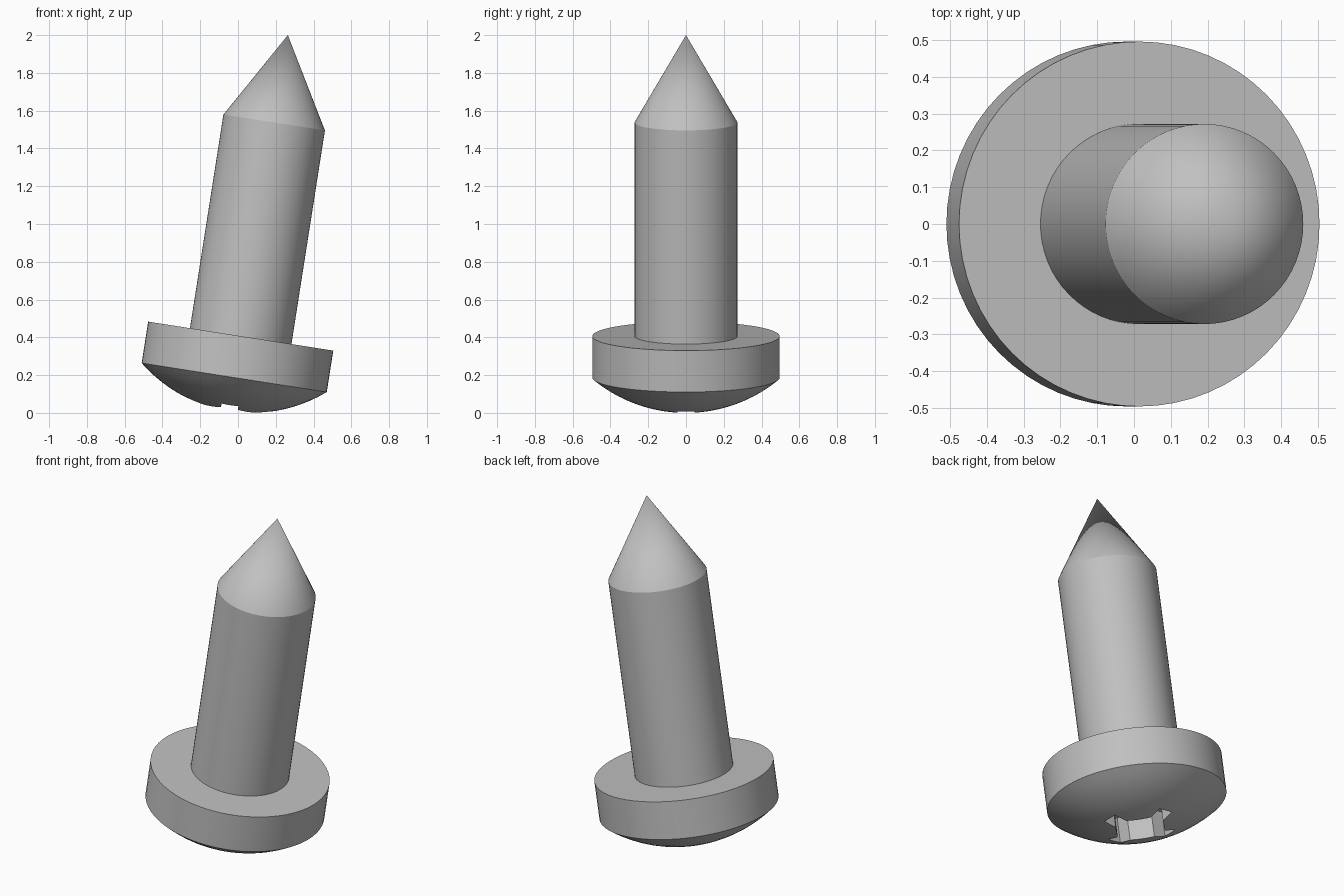
import bpy, bmesh
from math import radians, sin, cos, sqrt, pi
from mathutils import Matrix

if "Cube" in bpy.data.objects:
    bpy.data.objects.remove(bpy.data.objects["Cube"], do_unlink=True)

SEGMENTS = 64
HEAD_R, HEAD_H, DOME_H = 0.496, 0.222, 0.18
SHAFT_R, SHAFT_H, TIP_H = 0.272, 1.145, 0.468

# The screw leans towards +x; local origin is the centre of the head's lower rim
LEAN = Matrix.Translation((-0.02, 0, 0.187)) @ Matrix.Rotation(radians(8.9), 4, 'Y')

steel = bpy.data.materials.new("grey_steel")
steel.use_nodes = True
GREY = (0.53, 0.53, 0.53, 1)
steel.diffuse_color = GREY
steel.node_tree.nodes["Principled BSDF"].inputs["Base Color"].default_value = GREY


def add_object(name, bm):
    bmesh.ops.recalc_face_normals(bm, faces=bm.faces[:])
    mesh = bpy.data.meshes.new(name)
    bm.to_mesh(mesh)
    bm.free()
    mesh.materials.append(steel)
    obj = bpy.data.objects.new(name, mesh)
    obj.matrix_world = LEAN
    bpy.context.collection.objects.link(obj)
    return obj


def lathe(name, profile):
    """Revolve (radius, height) points around the screw axis."""
    bm = bmesh.new()
    verts = [bm.verts.new((r, 0, z)) for r, z in profile]
    edges = [bm.edges.new(pair) for pair in zip(verts, verts[1:])]
    bmesh.ops.spin(bm, geom=verts + edges, cent=(0, 0, 0), axis=(0, 0, 1),
                   angle=2 * pi, steps=SEGMENTS, use_duplicate=False)
    bmesh.ops.remove_doubles(bm, verts=bm.verts[:], dist=1e-5)
    return add_object(name, bm)


def smooth(obj):
    bpy.ops.object.select_all(action='DESELECT')
    obj.select_set(True)
    bpy.context.view_layer.objects.active = obj
    bpy.ops.object.shade_smooth_by_angle(angle=radians(28))


# Head: shallow spherical dome under a short cylinder
ball_r = (HEAD_R ** 2 + DOME_H ** 2) / (2 * DOME_H)
rings = 12
dome = []
for i in range(rings + 1):
    r = HEAD_R * i / rings
    dome.append((r, ball_r - DOME_H - sqrt(ball_r ** 2 - r ** 2)))
head = lathe("screw_head", dome + [(HEAD_R, HEAD_H), (0, HEAD_H)])

# Cross recess: four arms with chamfered inner corners
ARM_W, ARM_L, CORE, DEPTH = 0.045, 0.22, 0.14, 0.18
bm = bmesh.new()
outline = []
for k in range(4):
    a = k * pi / 2
    for x, y in ((CORE, -ARM_W), (ARM_L, -ARM_W), (ARM_L, ARM_W), (CORE, ARM_W)):
        outline.append(bm.verts.new((x * cos(a) - y * sin(a),
                                     x * sin(a) + y * cos(a), -DOME_H - 0.1)))
base = bm.faces.new(outline)
grown = bmesh.ops.extrude_face_region(bm, geom=[base])["geom"]
bmesh.ops.translate(bm, vec=(0, 0, DEPTH + 0.1),
                    verts=[g for g in grown if isinstance(g, bmesh.types.BMVert)])
cutter = add_object("recess_cutter", bm)
cutter.hide_render = True

cut = head.modifiers.new("cross_recess", 'BOOLEAN')
cut.operation = 'DIFFERENCE'
cut.solver = 'EXACT'
cut.object = cutter
bpy.context.view_layer.update()
bpy.context.view_layer.objects.active = head
bpy.ops.object.modifier_apply(modifier=cut.name)
bpy.data.objects.remove(cutter, do_unlink=True)

# Shaft with conical point
top = HEAD_H + SHAFT_H
shaft = lathe("pointed_shaft", [(0, HEAD_H - 0.02), (SHAFT_R, HEAD_H - 0.02),
                                (SHAFT_R, top), (0, top + TIP_H)])

for part in (head, shaft):
    smooth(part)
